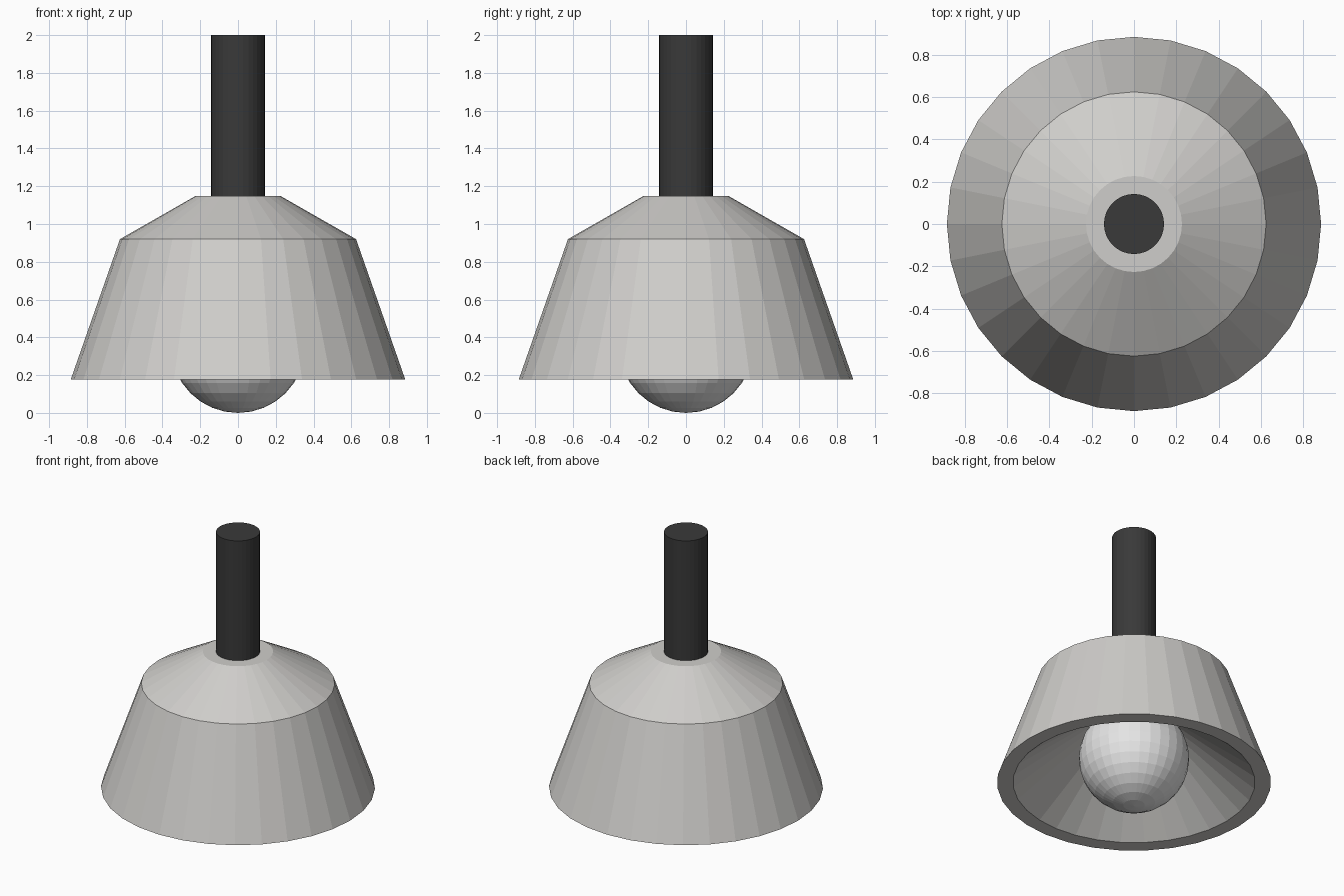
import bpy, bmesh, math

if "Cube" in bpy.data.objects:
    bpy.data.objects.remove(bpy.data.objects["Cube"])

SIDES = 32


def material(name, color):
    m = bpy.data.materials.new(name)
    m.diffuse_color = (*color, 1.0)
    m.use_nodes = True
    m.node_tree.nodes["Principled BSDF"].inputs["Base Color"].default_value = m.diffuse_color
    return m


def lathe(name, profile, mat):
    """Revolve (radius, z) points around z; zero radius gives a pole."""
    bm = bmesh.new()
    rings = []
    for r, z in profile:
        if r == 0:
            rings.append([bm.verts.new((0, 0, z))] * SIDES)
        else:
            rings.append([bm.verts.new((r * math.cos(2 * math.pi * i / SIDES),
                                        r * math.sin(2 * math.pi * i / SIDES), z))
                          for i in range(SIDES)])
    for a, b in zip(rings, rings[1:]):
        for i in range(SIDES):
            j = (i + 1) % SIDES
            corners = list(dict.fromkeys((a[i], a[j], b[j], b[i])))
            bm.faces.new(corners)
    bmesh.ops.recalc_face_normals(bm, faces=bm.faces[:])
    mesh = bpy.data.meshes.new(name)
    bm.to_mesh(mesh)
    bm.free()
    mesh.materials.append(mat)
    obj = bpy.data.objects.new(name, mesh)
    bpy.context.collection.objects.link(obj)
    return obj


shade_grey = material("warm grey", (0.625, 0.615, 0.595))
stem_black = material("charcoal", (0.041, 0.041, 0.041))
bulb_white = material("off white", (0.78, 0.78, 0.78))

# Shade: outer walls, flat rim, shallow conical underside rising to the bulb
lathe("shade", [(0, 1.147), (0.227, 1.147), (0.625, 0.92), (0.885, 0.178),
                (0.782, 0.178), (0, 0.8)], shade_grey)

# Stem stands on the shade
lathe("stem", [(0, 2.0), (0.142, 2.0), (0.142, 1.1), (0, 1.1)], stem_black)

# Faceted round bulb, its top set into the underside
R = 0.356
lathe("bulb", [(0 if k in (0, 16) else R * math.sin(math.pi * k / 16),
                R + R * math.cos(math.pi * k / 16)) for k in range(17)], bulb_white)
